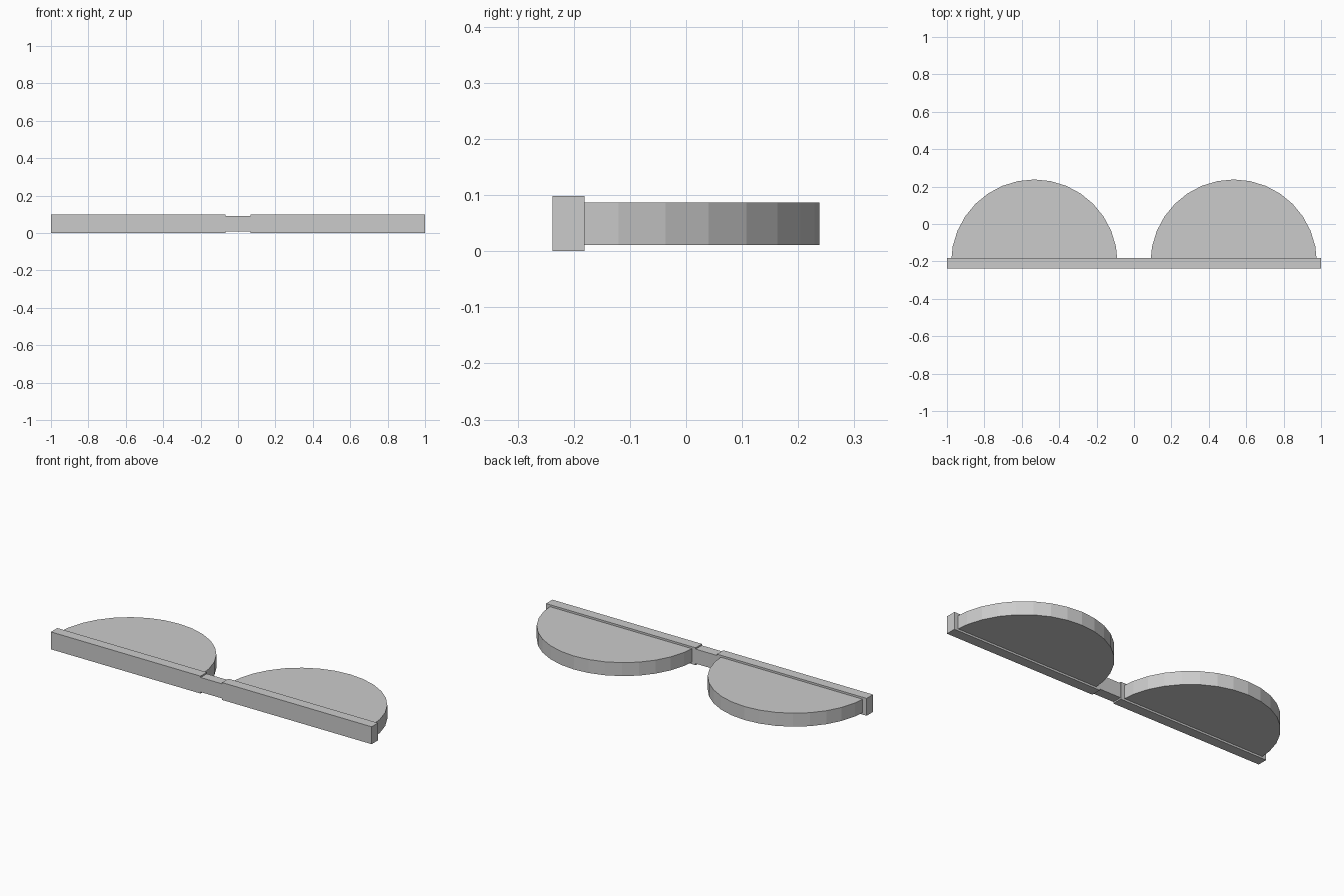
import bpy, bmesh, math

if "Cube" in bpy.data.objects:
    bpy.data.objects.remove(bpy.data.objects["Cube"])

grey = bpy.data.materials.new("plain grey")
grey.diffuse_color = (0.6, 0.6, 0.6, 1)
grey.use_nodes = True
grey.node_tree.nodes["Principled BSDF"].inputs["Base Color"].default_value = grey.diffuse_color


def prism(name, outline, z0, z1):
    """Extrude a closed xy outline from z0 to z1."""
    bm = bmesh.new()
    base = bm.faces.new([bm.verts.new((x, y, z0)) for x, y in outline])
    ext = bmesh.ops.extrude_face_region(bm, geom=[base], use_keep_orig=True)
    top = [v for v in ext["geom"] if isinstance(v, bmesh.types.BMVert)]
    bmesh.ops.translate(bm, verts=top, vec=(0, 0, z1 - z0))
    bmesh.ops.recalc_face_normals(bm, faces=bm.faces)
    mesh = bpy.data.meshes.new(name)
    bm.to_mesh(mesh)
    bm.free()
    mesh.materials.append(grey)
    obj = bpy.data.objects.new(name, mesh)
    bpy.context.collection.objects.link(obj)
    return obj


def rect(x0, x1, y0, y1):
    return [(x0, y0), (x1, y0), (x1, y1), (x0, y1)]


FRONT, BACK = -0.238, -0.181
CX, CY, R = 0.533, -0.207, 0.445

for side, label in ((-1, "left"), (1, "right")):
    # Straight bar along the front
    prism(label + "_bar", rect(*sorted((side * 0.067, side * 1.0)), FRONT, BACK), 0, 0.098)
    # Half-round plate, its straight edge buried in the bar
    arc = [(side * CX + R * math.cos(math.pi * i / 16),
            CY + R * math.sin(math.pi * i / 16)) for i in range(17)]
    prism(label + "_half_disc", arc, 0.011, 0.087)

# Thinner bridge joining the bars
prism("bridge", rect(-0.067, 0.067, FRONT + 0.001, BACK - 0.001), 0.008, 0.09)
